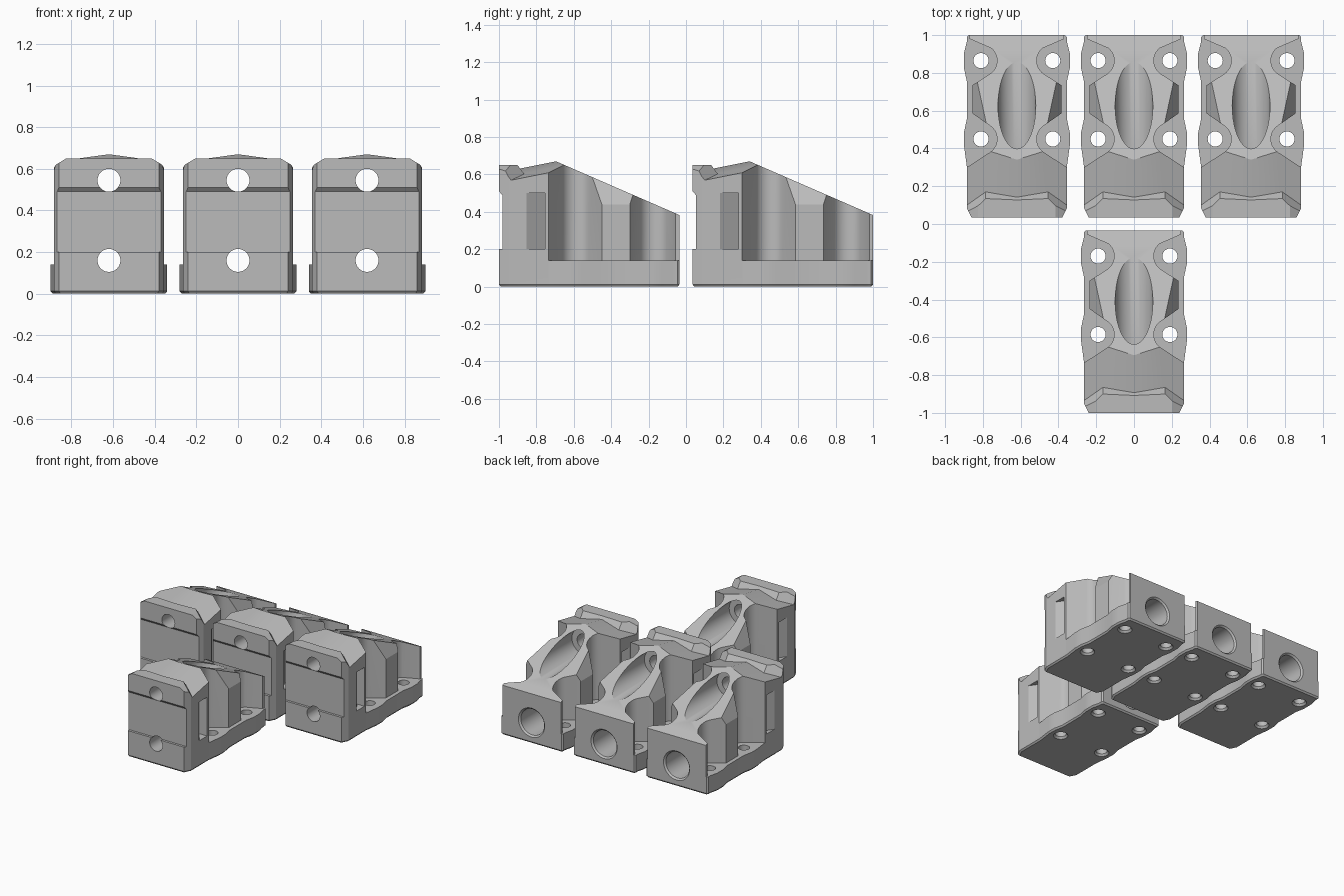
import bpy, bmesh, math

if "Cube" in bpy.data.objects:
    bpy.data.objects.remove(bpy.data.objects["Cube"])

grey = bpy.data.materials.new("plain_grey")
grey.diffuse_color = (0.5, 0.5, 0.5, 1)
grey.use_nodes = True
grey.node_tree.nodes["Principled BSDF"].inputs["Base Color"].default_value = grey.diffuse_color


def loft(name, sections):
    """Closed solid skinned through matching point loops."""
    bm = bmesh.new()
    rings = [[bm.verts.new(p) for p in s] for s in sections]
    n = len(rings[0])
    for a, b in zip(rings, rings[1:]):
        for i in range(n):
            j = (i + 1) % n
            bm.faces.new((a[i], a[j], b[j], b[i]))
    bm.faces.new(rings[0][::-1])
    bm.faces.new(rings[-1])
    bmesh.ops.recalc_face_normals(bm, faces=bm.faces[:])
    me = bpy.data.meshes.new(name)
    bm.to_mesh(me)
    bm.free()
    me.materials.append(grey)
    ob = bpy.data.objects.new(name, me)
    bpy.context.collection.objects.link(ob)
    return ob


def prism_x(name, yz, w=0.4):
    return loft(name, [[(x, y, z) for y, z in yz] for x in (-w, w)])


def prism_y(name, xz, y0, y1):
    return loft(name, [[(x, y, z) for x, z in xz] for y in (y0, y1)])


def prism_z(name, xy, z0, z1):
    return loft(name, [[(x, y, z) for x, y in xy] for z in (z0, z1)])


def circle(r, n=40):
    return [(r * math.cos(2 * math.pi * i / n), r * math.sin(2 * math.pi * i / n))
            for i in range(n)]


def mirrored(half):
    return half + [(-x, y) for x, y in reversed(half)]


def arc(cx, cy, r, a0, a1, n=12):
    angles = [math.radians(a0 + (a1 - a0) * i / n) for i in range(n + 1)]
    return [(cx + r * math.cos(a), cy + r * math.sin(a)) for a in angles]


HOLE_X, HOLE_Y = 0.19, (0.415, 0.83)

# Upper body with screw pockets scalloped into its sides
body_half = ([(0.24, 0), (0.265, 0.05), (0.265, 0.265)]
             + arc(HOLE_X, HOLE_Y[0], 0.085, 240, 130)
             + [(0.235, 0.55), (0.235, 0.70)]
             + arc(HOLE_X, HOLE_Y[1], 0.085, 235, 130)
             + [(0.25, 0.945), (0.25, 0.965)])
block = prism_z("clamp_block", mirrored(body_half), 0.05, 0.8)

# Base plate, wider around the screw holes, chamfered underneath
base_half = [(0.24, 0), (0.265, 0.05), (0.265, 0.27), (0.28, 0.38), (0.28, 0.45),
             (0.265, 0.52), (0.265, 0.72), (0.28, 0.79), (0.28, 0.87),
             (0.265, 0.93), (0.265, 0.955), (0.255, 0.965)]
base_loop = mirrored(base_half)
base = loft("base_plate", [
    [(x * 0.965, 0.4825 + (y - 0.4825) * 0.98, 0) for x, y in base_loop],
    [(x, y, 0.012) for x, y in base_loop],
    [(x, y, 0.14) for x, y in base_loop]])

cutters = []


# Pitched roof behind the front lip
def roof(x, y):
    return 0.67 + 0.2 * (y - 0.305) - 0.2 * abs(x)


sections = []
for x, y in ((-0.4, -0.03), (-0.165, 0.135), (0, 0.107), (0.165, 0.135), (0.4, -0.03)):
    z = roof(x, y)
    sections.append([(x, y, z), (x, 1.2, roof(x, 1.2)), (x, 1.2, 1),
                     (x, y - 0.75 * (1 - z), 1)])
cutters.append(loft("roof_cutter", sections))

# Long rear slope
cutters.append(prism_x("slope_cutter", [(0, 0.803), (1.1, 0.324), (1.1, 1), (0, 1)], 0.45))

# Lip top with chamfered corners
cutters.append(prism_y("lip_cutter", [(-0.42, 0.52), (-0.205, 0.65), (0.205, 0.65),
                                      (0.42, 0.52), (0.42, 1.1), (-0.42, 1.1)], -0.2, 0.15))

# Shallow front recess
cutters.append(prism_x("front_recess_cutter", [(-0.1, 0.2), (0.018, 0.2), (0.018, 0.49),
                                               (0, 0.51), (-0.1, 0.51)]))

# Two stepped bores running front to back
for z, end in ((0.545, 0.1), (0.16, 0.112)):
    steps = ((-0.1, 0.055), (0.33, 0.055), (0.33, 0.1), (0.953, 0.1), (0.965, end), (1.1, end))
    cutters.append(loft("bore_cutter", [[(cx, y, z + cz) for cx, cz in circle(r)]
                                        for y, r in steps]))

for s in (-1, 1):
    # Sloped flank between the screw pockets
    cutters.append(prism_y("flank_cutter", [(s * x, z) for x, z in
                           ((0.235, 0.44), (0.4, 0.44), (0.4, 0.8), (0.055, 0.8))], 0.44, 0.78))
    # Wedge-shaped grip slot
    cutters.append(prism_z("slot_cutter", [(s * x, y) for x, y in
                           ((0.267, 0.145), (0.4, 0.145), (0.4, 0.245), (0.2, 0.245))], 0.2, 0.5))
    # Screw holes, countersunk below
    for hy in HOLE_Y:
        steps = ((-0.05, 0.052), (0, 0.052), (0.015, 0.04), (0.2, 0.04))
        cutters.append(loft("screw_cutter", [[(s * HOLE_X + cx, hy + cy, z)
                                              for cx, cy in circle(r, 28)] for z, r in steps]))

# Join the plate, make all cuts, and bake the result
for tool, op in [(base, 'UNION')] + [(c, 'DIFFERENCE') for c in cutters]:
    mod = block.modifiers.new(tool.name, 'BOOLEAN')
    mod.object, mod.operation, mod.solver = tool, op, 'EXACT'
    tool.hide_render = True
bpy.context.view_layer.update()
baked = bpy.data.meshes.new_from_object(
    block.evaluated_get(bpy.context.evaluated_depsgraph_get()))
block.modifiers.clear()
block.data = baked
for tool in [base] + cutters:
    bpy.data.objects.remove(tool)
baked.materials.clear()
baked.materials.append(grey)

bpy.ops.object.select_all(action='DESELECT')
block.select_set(True)
bpy.context.view_layer.objects.active = block
bpy.ops.object.shade_smooth_by_angle(angle=math.radians(25))

# Three blocks in the back row and one in front
block.location = (0, -1, 0)
for name, x in (("left", -0.62), ("middle", 0), ("right", 0.62)):
    copy = block.copy()
    copy.name = "clamp_block_" + name
    copy.location = (x, 0.035, 0)
    bpy.context.collection.objects.link(copy)
block.name = "clamp_block_front"
